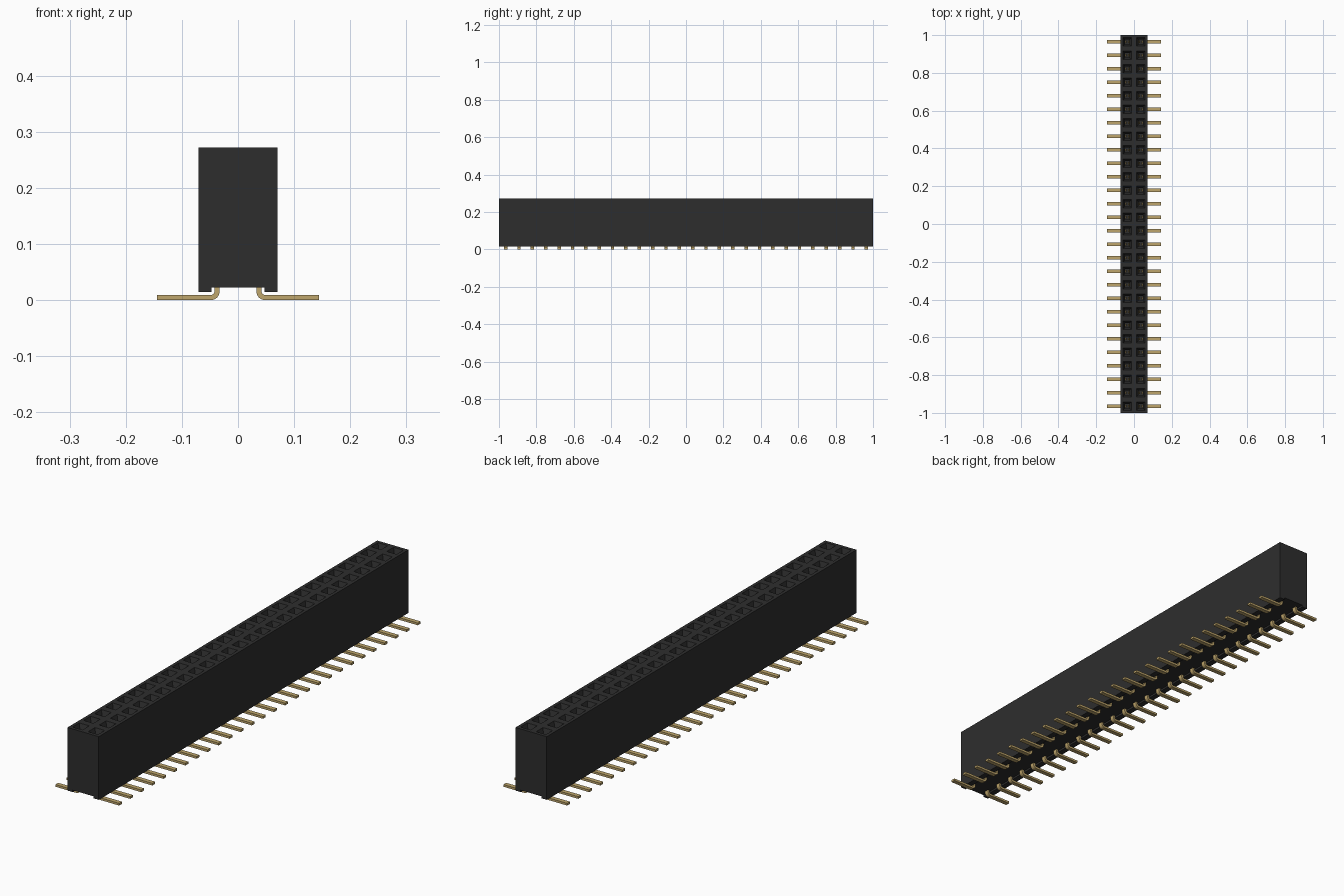
import bpy, bmesh, math

cube = bpy.data.objects.get("Cube")
if cube:
    bpy.data.objects.remove(cube, do_unlink=True)

ROWS = 28
PITCH = 2.0 / ROWS
HALF_W, TOP, BOTTOM, NOTCH_Z, NOTCH_X = 0.0705, 0.272, 0.014, 0.022, 0.047
COL_X = HALF_W / 2


def material(name, rgb, rough):
    m = bpy.data.materials.new(name)
    m.use_nodes = True
    m.diffuse_color = (*rgb, 1)
    b = m.node_tree.nodes["Principled BSDF"]
    b.inputs["Base Color"].default_value = (*rgb, 1)
    b.inputs["Roughness"].default_value = rough
    return m


BLACK = material("black plastic", (0.027, 0.027, 0.027), 0.6)
GOLD = material("gold plating", (0.52, 0.38, 0.15), 0.4)


def finish(bm, name, mat):
    bmesh.ops.remove_doubles(bm, verts=bm.verts, dist=1e-5)
    bmesh.ops.recalc_face_normals(bm, faces=bm.faces)
    me = bpy.data.meshes.new(name)
    bm.to_mesh(me)
    bm.free()
    me.materials.append(mat)
    return me


def place(me, name, loc=(0, 0, 0), rot=0.0):
    ob = bpy.data.objects.new(name, me)
    bpy.context.collection.objects.link(ob)
    ob.location = loc
    ob.rotation_euler.z = rot
    return ob


def square(bm, cx, cy, hx, hy, z):
    return [bm.verts.new((cx + sx * hx, cy + sy * hy, z))
            for sx, sy in ((-1, -1), (1, -1), (1, 1), (-1, 1))]


def bridge(bm, a, b):
    n = len(a)
    for i in range(n):
        bm.faces.new((a[i], a[(i + 1) % n], b[(i + 1) % n], b[i]))


def prism(bm, profile, half_y):
    """Extrude an x-z outline along y, with both ends closed."""
    a = [bm.verts.new((x, -half_y, z)) for x, z in profile]
    b = [bm.verts.new((x, half_y, z)) for x, z in profile]
    bridge(bm, a, b)
    bm.faces.new(a)
    bm.faces.new(b)


# Housing: grooved underside, top tiled with funnel-mouthed sockets
bm = bmesh.new()
outline = [(-HALF_W, TOP), (-HALF_W, BOTTOM), (-NOTCH_X, BOTTOM), (-NOTCH_X, NOTCH_Z),
           (NOTCH_X, NOTCH_Z), (NOTCH_X, BOTTOM), (HALF_W, BOTTOM), (HALF_W, TOP)]
prism(bm, outline, 1.0)
bm.normal_update()
lid = [f for f in bm.faces if all(abs(v.co.z - TOP) < 1e-6 for v in f.verts)]
bmesh.ops.delete(bm, geom=lid, context='FACES_ONLY')
for i in range(ROWS):
    y = (i - (ROWS - 1) / 2) * PITCH
    for x in (-COL_X, COL_X):
        rings = [square(bm, x, y, COL_X, PITCH / 2, TOP),
                 square(bm, x, y, 0.022, 0.022, TOP),
                 square(bm, x, y, 0.012, 0.012, TOP - 0.03),
                 square(bm, x, y, 0.012, 0.012, 0.10)]
        for a, b in zip(rings, rings[1:]):
            bridge(bm, a, b)
        bm.faces.new(rings[-1])
place(finish(bm, "housing", BLACK), "housing")

# Contact pin: flat foot, rounded bend and upright stem
bm = bmesh.new()
IN_X, T, TIP, R = 0.033, 0.009, 0.144, 0.015
cx, cz = IN_X + R, R
angles = [math.radians(180 + 90 * k / 6) for k in range(7)]
outer = [(cx + R * math.cos(a), cz + R * math.sin(a)) for a in angles]
inner = [(cx + (R - T) * math.cos(a), cz + (R - T) * math.sin(a)) for a in reversed(angles)]
prism(bm, [(IN_X, 0.06)] + outer + [(TIP, 0), (TIP, T)] + inner + [(IN_X + T, 0.06)], 0.009)
pin_mesh = finish(bm, "contact_pin", GOLD)

# Spring contact: two bowed leaves inside each socket
bm = bmesh.new()
leaf = [(0.010, 0.10), (0.004, 0.19), (0.009, 0.225), (0.012, 0.225),
        (0.007, 0.19), (0.012, 0.10)]
for s in (-1, 1):
    prism(bm, [(s * x, z) for x, z in leaf], 0.006)
spring_mesh = finish(bm, "spring_contact", GOLD)

for i in range(ROWS):
    y = (i - (ROWS - 1) / 2) * PITCH
    for side, s, rot in (("left", 1, 0.0), ("right", -1, math.pi)):
        place(pin_mesh, f"pin_{side}_{i + 1}", (0, y, 0), rot)
        place(spring_mesh, f"spring_{side}_{i + 1}", (s * COL_X, y, 0), rot)
